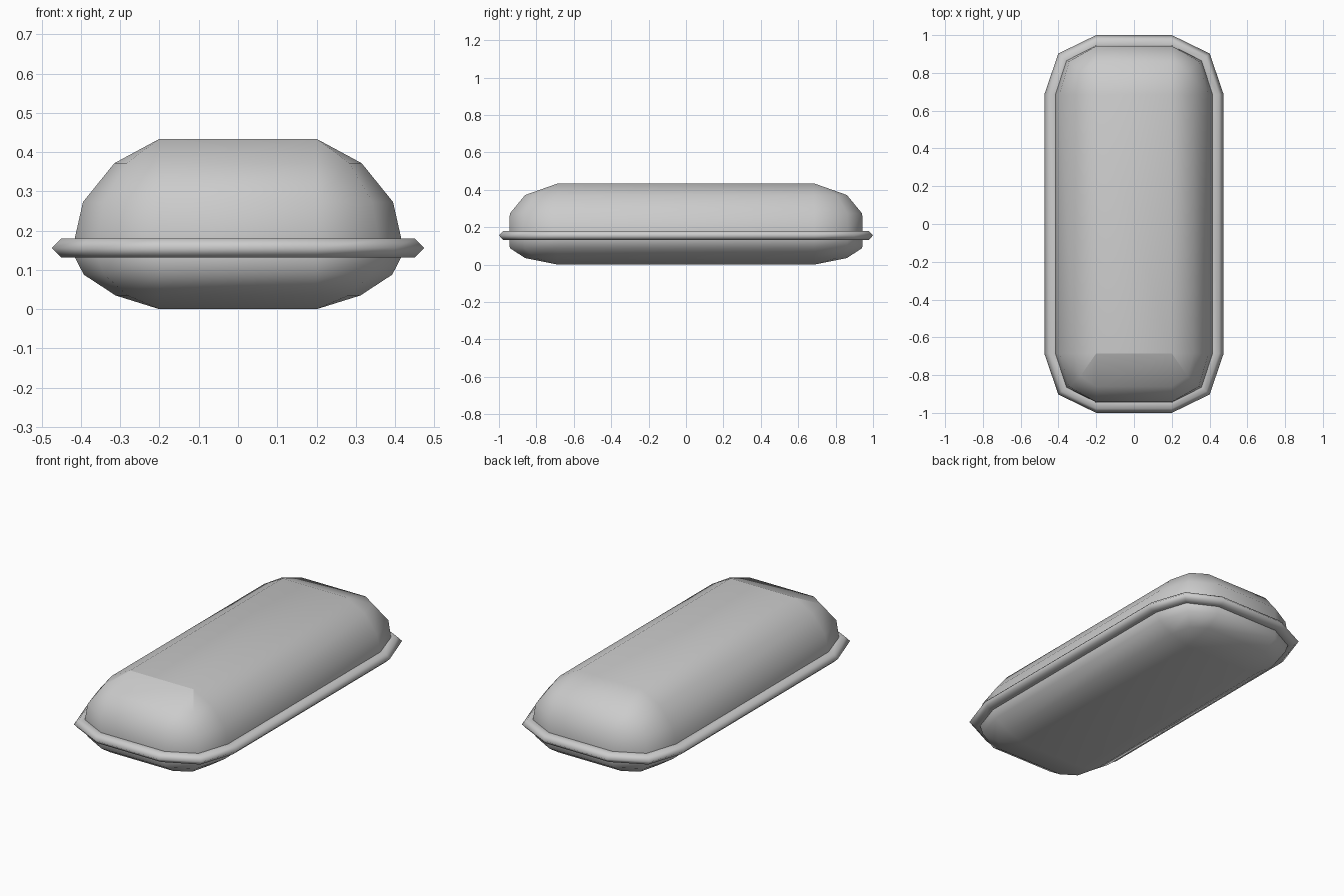
import bpy
import bmesh

cube = bpy.data.objects.get("Cube")
if cube:
    bpy.data.objects.remove(cube, do_unlink=True)

grey = bpy.data.materials.new("plain_grey")
grey.use_nodes = True
COLOUR = (0.6, 0.6, 0.6, 1)
grey.diffuse_color = COLOUR
grey.node_tree.nodes["Principled BSDF"].inputs["Base Color"].default_value = COLOUR

# Corner arcs are centred here
CX, CY = 0.2, 0.685


def outline(bm, rx, ry, z):
    """Ring of verts round a rectangle with two-segment corners."""
    quarter = [(CX + rx, CY), (CX + rx * 0.73, CY + ry * 0.69), (CX, CY + ry)]
    points = []
    for sx, sy in ((1, 1), (-1, 1), (-1, -1), (1, -1)):
        arc = quarter if sx * sy > 0 else quarter[::-1]
        points += [(sx * x, sy * y, z) for x, y in arc]
    return [bm.verts.new(p) for p in points]


def loft(bm, rings):
    for low, high in zip(rings, rings[1:]):
        for i in range(len(low)):
            j = (i + 1) % len(low)
            bm.faces.new((low[i], low[j], high[j], high[i]))


def finish(bm, name):
    bmesh.ops.remove_doubles(bm, verts=bm.verts, dist=0.0005)
    bmesh.ops.recalc_face_normals(bm, faces=bm.faces)
    for face in bm.faces:
        face.smooth = True
    mesh = bpy.data.meshes.new(name)
    bm.to_mesh(mesh)
    bm.free()
    mesh.materials.append(grey)
    obj = bpy.data.objects.new(name, mesh)
    bpy.context.collection.objects.link(obj)
    return obj


# Rounded shell: corner radii and height of each level
bm = bmesh.new()
levels = [(0, 0, 0), (0.112, 0.175, 0.035), (0.193, 0.257, 0.088),
          (0.216, 0.26, 0.133), (0.216, 0.26, 0.18),
          (0.195, 0.257, 0.273), (0.115, 0.175, 0.372), (0, 0, 0.434)]
rings = [outline(bm, *level) for level in levels]
loft(bm, rings)
bm.faces.new(rings[0][::-1])
bm.faces.new(rings[-1])
bmesh.ops.remove_doubles(bm, verts=bm.verts, dist=0.0005)

# Crease round the front slope of the lid
for edge in bm.edges:
    a, b = sorted((v.co for v in edge.verts), key=lambda c: c.z)
    on_lid = a.z > 0.36 and b.z > 0.42 and max(a.y, b.y) < -CY + 0.01
    front_edge = a.z > 0.42
    corner_edge = a.y < -CY - 0.05 and abs(a.x) > CX + 0.05
    if on_lid and (front_edge or corner_edge):
        edge.smooth = False
finish(bm, "shell")

# Rim: six-sided bead running round the seam
bm = bmesh.new()
MID = 0.156
section = [(0.275, 0.315, 0), (0.25, 0.292, 0.024), (0.2, 0.243, 0.024),
           (0.18, 0.22, 0), (0.2, 0.243, -0.024), (0.25, 0.292, -0.024)]
rings = [outline(bm, rx, ry, MID + dz) for rx, ry, dz in section]
loft(bm, rings + rings[:1])
finish(bm, "rim")
